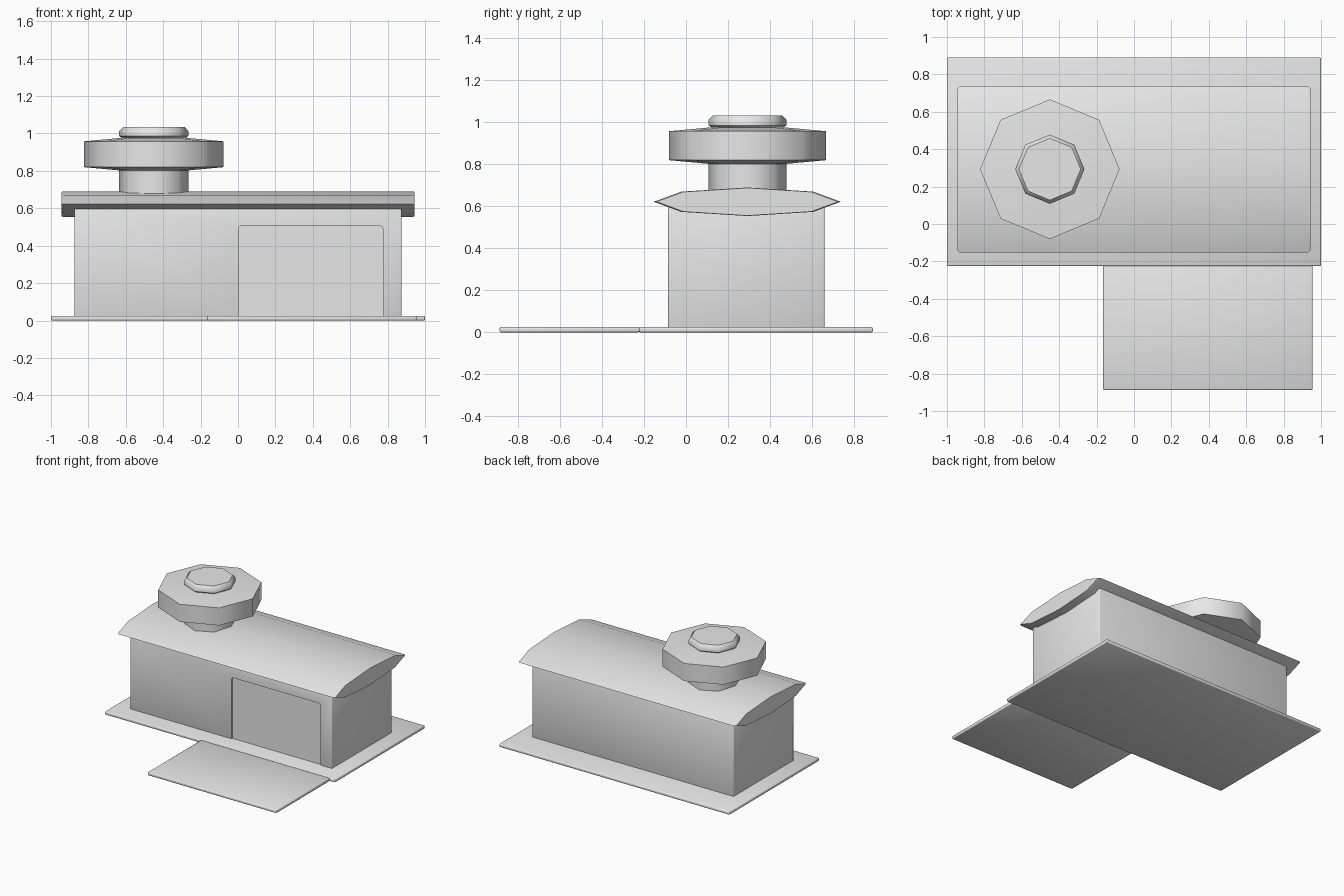
import bpy, bmesh, math
from mathutils import Matrix

if "Cube" in bpy.data.objects:
    bpy.data.objects.remove(bpy.data.objects["Cube"], do_unlink=True)

GREY = (0.8, 0.8, 0.8, 1.0)
grey = bpy.data.materials.new("plain grey")
grey.diffuse_color = GREY
grey.use_nodes = True
grey.node_tree.nodes["Principled BSDF"].inputs["Base Color"].default_value = GREY


def finish(bm, name, angle):
    """Turn a bmesh into an object, smooth below the given angle."""
    bmesh.ops.recalc_face_normals(bm, faces=bm.faces)
    mesh = bpy.data.meshes.new(name)
    bm.to_mesh(mesh)
    bm.free()
    mesh.materials.append(grey)
    mesh.shade_smooth()
    mesh.set_sharp_from_angle(angle=math.radians(angle))
    obj = bpy.data.objects.new(name, mesh)
    bpy.context.collection.objects.link(obj)
    return obj


def box(name, lo, hi, bevel, angle=46):
    bm = bmesh.new()
    size = [b - a for a, b in zip(lo, hi)]
    mid = [(a + b) / 2 for a, b in zip(lo, hi)]
    bmesh.ops.create_cube(bm, size=1, matrix=Matrix.Translation(mid) @ Matrix.Diagonal((*size, 1)))
    bmesh.ops.bevel(bm, geom=bm.edges[:], offset=bevel, segments=2, profile=0.5, affect='EDGES')
    return finish(bm, name, angle)


def lathe8(name, profile, matrix, angle):
    """Eight-sided solid from (radius, height) pairs, capped at both ends."""
    bm = bmesh.new()
    rings = [[bm.verts.new((r * math.cos(k * math.pi / 4), r * math.sin(k * math.pi / 4), h))
              for k in range(8)] for r, h in profile]
    for a, b in zip(rings, rings[1:]):
        for k in range(8):
            n = (k + 1) % 8
            bm.faces.new((a[k], a[n], b[n], b[k]))
    bm.faces.new(rings[0])
    bm.faces.new(rings[-1])
    bm.transform(matrix)
    return finish(bm, name, angle)


# Ground slabs
box("base_slab", (-1, -0.225, 0), (1, 0.89, 0.025), 0.007)
box("front_slab", (-0.165, -0.888, 0), (0.955, -0.222, 0.025), 0.007)

# Main building with a shallow door recess on the front
walls = box("walls", (-0.875, -0.085, 0.012), (0.875, 0.66, 0.625), 0.006)
bm = bmesh.new()
outline = [(0.003, -0.05), (0.777, -0.05), (0.777, 0.485), (0.771, 0.501), (0.755, 0.507),
           (0.02, 0.507), (0.008, 0.502), (0.003, 0.49)]
face = bm.faces.new([bm.verts.new((x, -0.2, z)) for x, z in outline])
sweep = bmesh.ops.extrude_face_region(bm, geom=[face])
bmesh.ops.translate(bm, vec=(0, 0.125, 0),
                    verts=[g for g in sweep["geom"] if isinstance(g, bmesh.types.BMVert)])
cutter = finish(bm, "door_cutter", 30)
cutter.hide_render = True
cut = walls.modifiers.new("door_recess", 'BOOLEAN')
cut.operation = 'DIFFERENCE'
cut.solver = 'EXACT'
cut.object = cutter
bpy.context.view_layer.objects.active = walls
bpy.ops.object.modifier_apply(modifier=cut.name)
bpy.data.objects.remove(cutter, do_unlink=True)
walls.data.set_sharp_from_angle(angle=math.radians(46))

# Roof: flattened eight-sided bar lying along x
roof_matrix = (Matrix.Translation((0, 0.292, 0.622)) @ Matrix.Diagonal((1, 0.445, 0.068, 1))
               @ Matrix.Rotation(math.pi / 2, 4, 'Y'))
lathe8("roof", [(0.97, -0.943), (1, -0.931), (1, 0.931), (0.97, 0.943)], roof_matrix, 50)

# Roof vent: neck, wide drum and small cap
vent = Matrix.Translation((-0.45, 0.293, 0))
lathe8("vent_neck", [(0.185, 0.63), (0.185, 0.83)], vent, 50)
lathe8("vent_drum", [(0.19, 0.803), (0.373, 0.82), (0.373, 0.958), (0.19, 0.975)], vent, 50)
lathe8("vent_cap", [(0.165, 0.96), (0.165, 0.972), (0.185, 0.986), (0.185, 1.013), (0.165, 1.034)],
       vent, 46)
